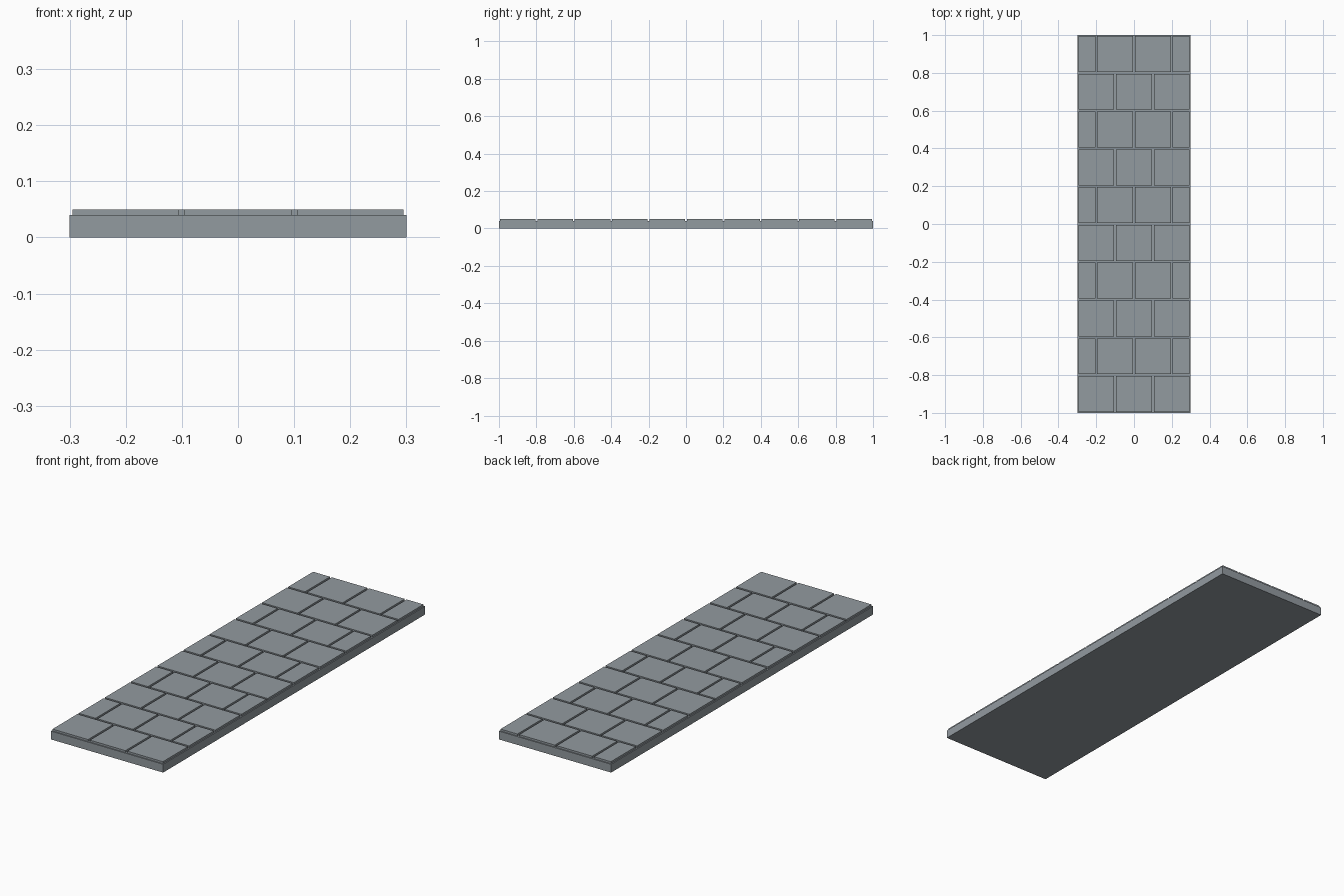
import bpy, bmesh
from mathutils import Matrix, Vector

if "Cube" in bpy.data.objects:
    bpy.data.objects.remove(bpy.data.objects["Cube"])

stone = bpy.data.materials.new("grey_stone")
stone.diffuse_color = (0.29, 0.325, 0.35, 1)
stone.use_nodes = True
stone.node_tree.nodes["Principled BSDF"].inputs["Base Color"].default_value = stone.diffuse_color


def add_box(bm, x0, x1, y0, y1, z0, z1):
    m = Matrix.LocRotScale(Vector(((x0 + x1) / 2, (y0 + y1) / 2, (z0 + z1) / 2)), None,
                           Vector((x1 - x0, y1 - y0, z1 - z0)))
    bmesh.ops.create_cube(bm, size=1, matrix=m)


def finish(bm, name):
    mesh = bpy.data.meshes.new(name)
    bm.to_mesh(mesh)
    bm.free()
    mesh.materials.append(stone)
    obj = bpy.data.objects.new(name, mesh)
    bpy.context.collection.objects.link(obj)


# base slab
SLAB_TOP, TILE_TOP, GAP = 0.04, 0.0495, 0.005
bm = bmesh.new()
add_box(bm, -0.3, 0.3, -1, 1, 0, SLAB_TOP)
finish(bm, "base_slab")

# paving tiles in running bond: whole rows alternate with offset rows
for row in range(10):
    y0 = -1 + 0.2 * row
    joints = [-0.3, -0.1, 0.1, 0.3] if row % 2 == 0 else [-0.3, -0.2, 0, 0.2, 0.3]
    bm = bmesh.new()
    for a, b in zip(joints, joints[1:]):
        add_box(bm, a + GAP, b - GAP, y0 + GAP, y0 + 0.2 - GAP, SLAB_TOP - 0.002, TILE_TOP)
    finish(bm, f"paving_row_{row + 1}")
